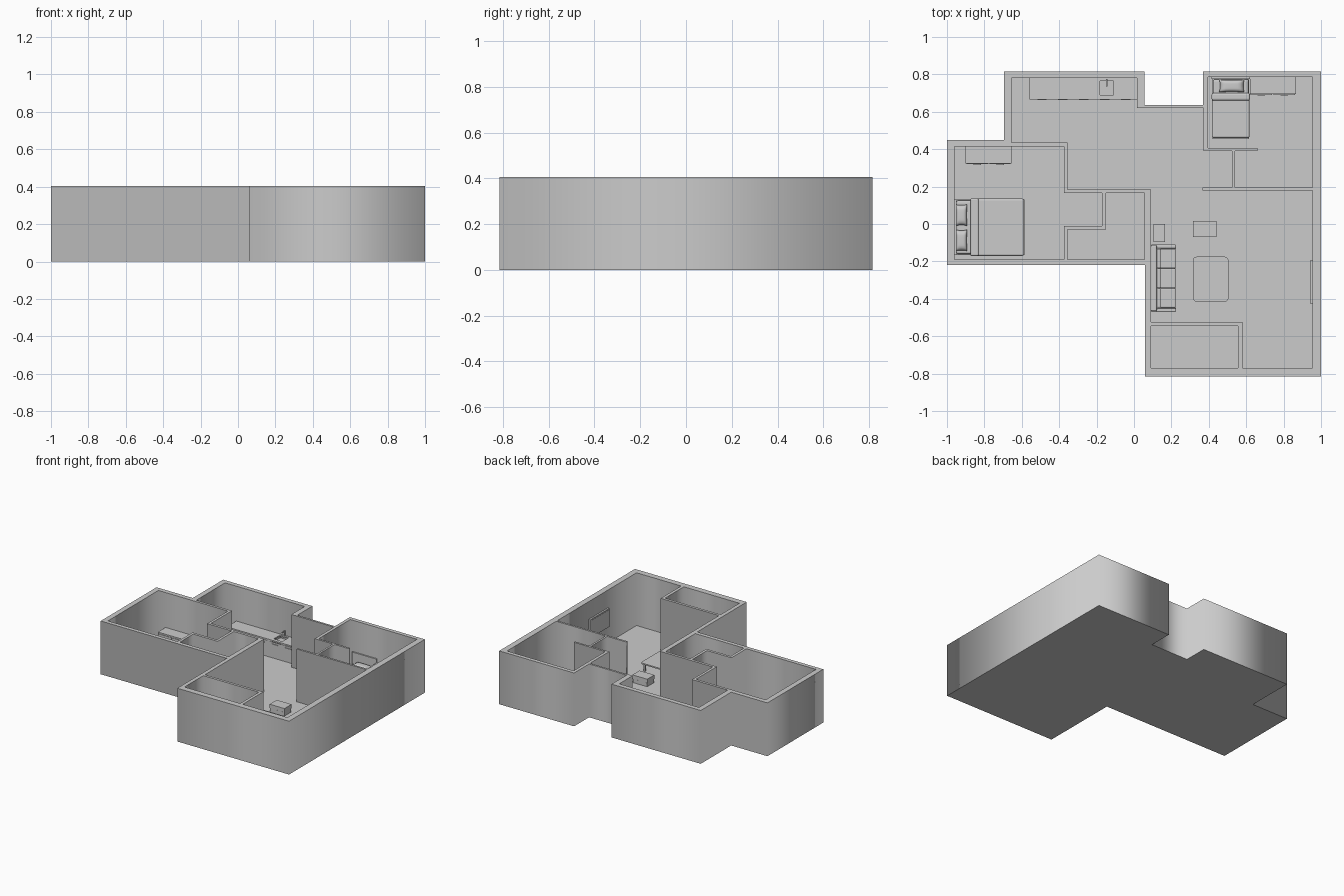
import bpy, bmesh, math

if "Cube" in bpy.data.objects:
    bpy.data.objects.remove(bpy.data.objects["Cube"])

H = 0.405       # wall height
FLOOR = 0.004   # floor slab thickness


def plate(name, loops, z0, z1):
    """Extruded flat outline; inner loops become holes."""
    cu = bpy.data.curves.new(name, 'CURVE')
    cu.dimensions = '2D'
    cu.fill_mode = 'BOTH'
    cu.extrude = (z1 - z0) / 2
    for pts in loops:
        s = cu.splines.new('POLY')
        s.points.add(len(pts) - 1)
        for p, (x, y) in zip(s.points, pts):
            p.co = (x, y, 0, 1)
        s.use_cyclic_u = True
    ob = bpy.data.objects.new(name, cu)
    ob.location.z = (z0 + z1) / 2
    bpy.context.collection.objects.link(ob)
    bpy.ops.object.select_all(action='DESELECT')
    ob.select_set(True)
    bpy.context.view_layer.objects.active = ob
    bpy.ops.object.convert(target='MESH')
    return bpy.context.object


def box(name, x0, x1, y0, y1, z0, z1, bevel=0.0):
    me = bpy.data.meshes.new(name)
    bm = bmesh.new()
    bmesh.ops.create_cube(bm, size=1)
    for v in bm.verts:
        v.co = (x1 if v.co.x > 0 else x0, y1 if v.co.y > 0 else y0, z1 if v.co.z > 0 else z0)
    bm.to_mesh(me)
    bm.free()
    ob = bpy.data.objects.new(name, me)
    bpy.context.collection.objects.link(ob)
    if bevel:
        m = ob.modifiers.new('round', 'BEVEL')
        m.width, m.segments = bevel, 3
    return ob


def pillow(name, x0, x1, y0, y1, z0, z1):
    """Cushion: puffed in the middle, pinched at the rim."""
    me = bpy.data.meshes.new(name)
    bm = bmesh.new()
    bmesh.ops.create_cube(bm, size=2)
    bmesh.ops.subdivide_edges(bm, edges=bm.edges[:], cuts=7, use_grid_fill=True)
    for v in bm.verts:
        u, w, t = v.co
        puff = 0.15 + 0.85 * math.sqrt(max(0, (1 - u ** 4) * (1 - w ** 4)))
        pinch_x = 1 - 0.08 * (1 - w * w)
        pinch_y = 1 - 0.08 * (1 - u * u)
        v.co = ((x0 + x1) / 2 + u * pinch_x * (x1 - x0) / 2,
                (y0 + y1) / 2 + w * pinch_y * (y1 - y0) / 2,
                (z0 + z1) / 2 + t * puff * (z1 - z0) / 2)
    for f in bm.faces:
        f.smooth = True
    bm.to_mesh(me)
    bm.free()
    ob = bpy.data.objects.new(name, me)
    bpy.context.collection.objects.link(ob)


def legs(name, x0, x1, y0, y1, z1, w):
    for i, x in enumerate((x0, x1 - w)):
        for j, y in enumerate((y0, y1 - w)):
            box(f"{name}_leg_{i}{j}", x, x + w, y, y + w, FLOOR, z1)


def drawers(name, x0, x1, y0, y1, z1):
    """Low chest with drawer fronts and handles facing -y."""
    box(name, x0, x1, y0 + 0.004, y1, FLOOR, z1)
    mid = (x0 + x1) / 2
    for i, (a, b) in enumerate(((x0, mid), (mid, x1))):
        for j in range(2):
            za = 0.015 + j * (z1 - 0.02) / 2
            box(f"{name}_front_{i}{j}", a + .004, b - .004, y0, y0 + .005, za, za + z1 / 2 - .016)
            c = (a + b) / 2
            box(f"{name}_handle_{i}{j}", c - .02, c + .02, y0 - .004, y0, za + .03, za + .034)


# outer shell, floor and the five enclosed spaces
outline = [(-1, -.22), (.06, -.22), (.06, -.815), (1, -.815), (1, .815), (.37, .815),
           (.37, .635), (.055, .635), (.055, .815), (-.695, .815), (-.695, .45), (-1, .45)]
main_room = [(.09, -.525), (.58, -.525), (.58, -.77), (.955, -.77), (.955, .18), (.367, .18),
             (.367, .195), (.525, .195), (.525, .39), (.372, .39), (.372, .62), (.015, .62),
             (.015, .78), (-.655, .78), (-.655, .435), (-.355, .435), (-.355, .185), (.09, .185)]
left_bedroom = [(-.96, -.19), (-.375, -.19), (-.375, -.01), (-.17, -.01), (-.17, .165),
                (-.375, .165), (-.375, .415), (-.96, .415)]
bathroom = [(-.355, -.19), (.055, -.19), (.055, .165), (-.15, .165), (-.15, -.03), (-.355, -.03)]
store_room = [(.09, -.77), (.557, -.77), (.557, -.545), (.09, -.545)]
right_bedroom = [(.395, .785), (.395, .405), (.66, .405), (.66, .39), (.54, .39), (.54, .195),
                 (.955, .195), (.955, .785)]
plate("walls", [outline, main_room, left_bedroom, bathroom, store_room, right_bedroom], 0, H)
plate("floor", [outline], 0, FLOOR)

# double bed, head against the left wall
box("double_headboard", -.96, -.95, -.165, .13, FLOOR, .17)
box("double_bed_base", -.95, -.585, -.165, .13, .015, .05)
box("double_mattress", -.95, -.59, -.16, .125, .05, .085, .01)
box("double_duvet", -.87, -.587, -.17, .135, .045, .093, .01)
box("double_duvet_fold", -.875, -.83, -.172, .137, .06, .1, .01)
legs("double_bed", -.95, -.59, -.16, .125, .02, .015)
for i, y in enumerate((-.145, -.01)):
    pillow(f"double_pillow_{i}", -.953, -.892, y, y + .115, .083, .115)

# single bed, head against the back wall
box("single_headboard", .415, .62, .775, .785, FLOOR, .168)
box("single_bed_base", .42, .615, .455, .775, .015, .05)
box("single_mattress", .422, .613, .46, .773, .05, .085, .01)
box("single_duvet", .417, .618, .46, .695, .045, .093, .01)
box("single_duvet_fold", .415, .62, .66, .7, .06, .1, .01)
legs("single_bed", .42, .615, .46, .77, .02, .015)
pillow("single_pillow", .455, .59, .705, .772, .083, .115)

# chests of drawers
drawers("left_dresser", -.9, -.655, .32, .415, .14)
drawers("right_dresser", .62, .865, .69, .785, .14)

# kitchen counter with sink opening, basin, tap and handles
plate("counter_top", [[(-.56, .665), (.015, .665), (.015, .78), (-.56, .78)],
                      [(-.183, .69), (-.11, .69), (-.11, .765), (-.183, .765)]], .13, .14)
box("counter_left_unit", -.555, -.19, .67, .78, FLOOR, .13)
box("counter_right_unit", -.105, .015, .67, .78, FLOOR, .13)
box("sink_basin", -.19, -.105, .67, .78, FLOOR, .112)
box("tap_stem", -.15, -.143, .767, .774, .14, .175)
box("tap_spout", -.15, -.143, .735, .774, .175, .181)
for i in range(5):
    x = -.545 + i * .112
    box(f"counter_door_{i}", x, x + .106, .667, .67, .012, .126)
    box(f"counter_handle_{i}", x + .028, x + .078, .662, .667, .108, .113)

# sofa facing +x
box("sofa_base", .095, .223, -.465, -.115, .015, .045)
box("sofa_back", .09, .122, -.465, -.115, .015, .13, .006)
for i, y in enumerate((-.47, -.132)):
    box(f"sofa_arm_{i}", .092, .225, y, y + .022, .012, .095, .005)
legs("sofa", .1, .22, -.46, -.12, .016, .014)
for i in range(3):
    y = -.447 + i * .105
    box(f"sofa_seat_{i}", .122, .223, y, y + .104, .045, .075, .006)
    box(f"sofa_back_cushion_{i}", .12, .143, y, y + .104, .07, .125, .006)

# coffee table with rounded corners
r, corners = .02, [(.485, -.195, 0), (.335, -.195, 90), (.335, -.395, 180), (.485, -.395, 270)]
rounded = [(x + r * math.cos(math.radians(a + k * 22.5)), y + r * math.sin(math.radians(a + k * 22.5)))
           for x, y, a in corners for k in range(5)]
plate("coffee_table_top", [rounded], .06, .07)
legs("coffee_table", .33, .49, -.4, -.19, .06, .012)

# side table and footstool
box("side_table_top", .105, .165, -.095, 0, .072, .08)
legs("side_table", .107, .163, -.093, -.002, .072, .008)
box("footstool_base", .318, .437, -.067, .012, .008, .036)
box("footstool_cushion", .315, .44, -.07, .015, .038, .067)

# wall screen
box("screen_frame", .942, .956, -.425, -.195, .13, .27)
box("screen_panel", .94, .943, -.417, -.203, .138, .262)
